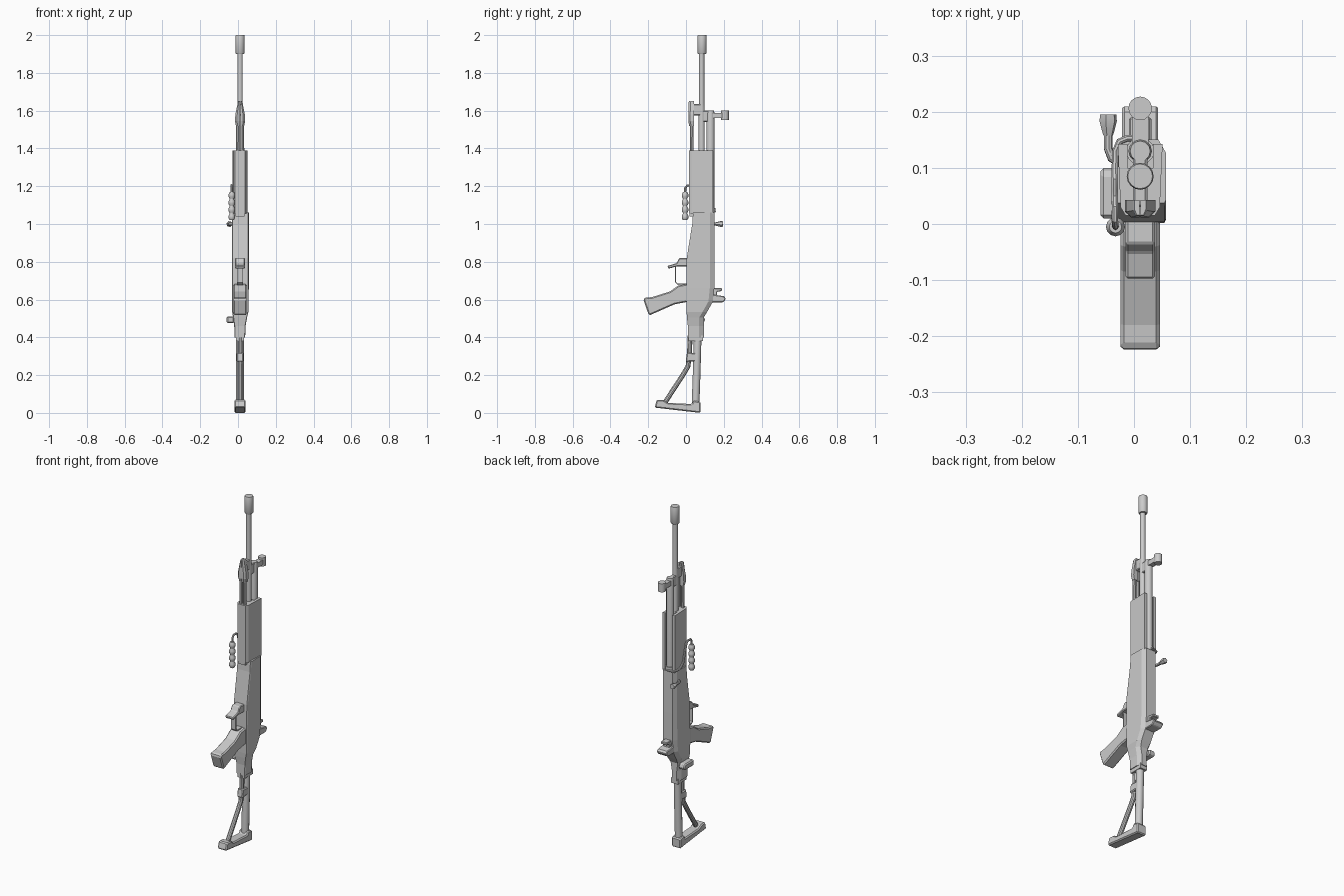
import bpy, bmesh, math
from mathutils import Vector

CX = 0.011  # centre plane of the weapon


def finish(name, bm, bevel=0, smooth=False):
    bmesh.ops.recalc_face_normals(bm, faces=bm.faces)
    me = bpy.data.meshes.new(name)
    bm.to_mesh(me)
    bm.free()
    ob = bpy.data.objects.new(name, me)
    bpy.context.collection.objects.link(ob)
    if bevel:
        m = ob.modifiers.new("bevel", "BEVEL")
        m.width, m.segments, m.limit_method = bevel, 1, "ANGLE"
        m.angle_limit = math.radians(40)
    if smooth:
        bpy.ops.object.select_all(action="DESELECT")
        ob.select_set(True)
        bpy.context.view_layer.objects.active = ob
        bpy.ops.object.shade_smooth_by_angle(angle=math.radians(35))
    return ob


def loft(name, rings, **kw):
    bm = bmesh.new()
    vs = [[bm.verts.new(p) for p in r] for r in rings]
    n = len(vs[0])
    for a, b in zip(vs, vs[1:]):
        for i in range(n):
            bm.faces.new((a[i], a[(i + 1) % n], b[(i + 1) % n], b[i]))
    bm.faces.new(vs[0])
    bm.faces.new(vs[-1])
    return finish(name, bm, **kw)


def side(name, yz, x0, x1, **kw):
    """Side profile extruded across x."""
    return loft(name, [[(x, y, z) for y, z in yz] for x in (x0, x1)], **kw)


def plan(name, xy, z0, z1, **kw):
    """Plan profile extruded up z."""
    return loft(name, [[(x, y, z) for x, y in xy] for z in (z0, z1)], **kw)


def box(name, x0, x1, y0, y1, z0, z1, **kw):
    return plan(name, [(x0, y0), (x1, y0), (x1, y1), (x0, y1)], z0, z1, **kw)


def turned(name, x, y, prof, n=16, **kw):
    """Revolved (radius, z) profile about a vertical axis."""
    rings = [[(x + r * math.cos(2 * math.pi * i / n), y + r * math.sin(2 * math.pi * i / n), z)
              for i in range(n)] for r, z in prof]
    return loft(name, rings, smooth=True, **kw)


def rod(name, pts, r, n=10):
    """Round rod swept through points."""
    pts = [Vector(p) for p in pts]
    rings = []
    up = None
    for i, p in enumerate(pts):
        d = (pts[min(i + 1, len(pts) - 1)] - pts[max(i - 1, 0)]).normalized()
        if up is None:
            up = d.orthogonal()
        u = (up - d * up.dot(d)).normalized()
        up, w = u, d.cross(u)
        rr = r[i] if isinstance(r, (list, tuple)) else r
        rings.append([p + rr * (math.cos(2 * math.pi * k / n) * u + math.sin(2 * math.pi * k / n) * w)
                      for k in range(n)])
    return loft(name, rings, smooth=True)


# Barrel and muzzle
turned("barrel", CX, 0.083, [(0.016, 1.05), (0.016, 1.6), (0.014, 1.64), (0.014, 1.91)])
turned("muzzle_brake", CX, 0.085, [(0.021, 1.90), (0.024, 1.905), (0.024, 1.995), (0.022, 2.0)])

# Gas tube and front sight
turned("gas_tube", CX, 0.13, [(0.021, 1.05), (0.021, 1.585), (0.018, 1.6)], n=12)
box("gas_block", CX - .013, CX + .013, 0.085, 0.13, 1.54, 1.6, bevel=.004)
box("front_sight_neck", CX - .015, CX + .015, 0.14, 0.2, 1.56, 1.588)
turned("front_sight_hood", CX, 0.206, [(0.021, 1.55), (0.021, 1.6)])

# Folded bipod with feet
for s, nm in ((-1, "left"), (1, "right")):
    rod("bipod_leg_" + nm, [(CX + s * .013, .03, 1.35), (CX + s * .011, .031, 1.6)], .0095, 8)
    loft("bipod_foot_" + nm, [[(CX + s * a, y, z) for a, y in
         ((.001, y0), (w * .6, y0), (w, y0 + .01), (w, .043), (.001, .043))]
         for z, w, y0 in ((1.52, .022, .017), (1.545, .027, .012), (1.58, .025, .012), (1.645, .012, .014), (1.65, .01, .016))])
box("bipod_mount", CX - .013, CX + .013, .03, .085, 1.575, 1.635, bevel=.004)

# Handguard, open channel at the back
plan("handguard", [(-.015, .015), (.037, .015), (.046, .03), (.051, .143), (.034, .143),
                   (.034, .1), (-.012, .1), (-.012, .143), (-.029, .143), (-.024, .03)], 1.055, 1.39)
box("handguard_collar", -.012, .034, .018, .145, 1.04, 1.06)
turned("gas_tube_ring", CX, 0.13, [(0.025, 1.06), (0.025, 1.085)], n=12)

# Receiver lofted upward
sections = [  # z, y0, y1, x0, x1
    (.40, .01, .094, -.018, .038), (.46, .01, .094, -.02, .04), (.505, .005, .094, -.026, .048),
    (.535, .003, .112, -.031, .055), (.59, .002, .143, -.032, .056), (.66, .002, .15, -.032, .057),
    (.82, .004, .151, -.032, .057), (1.0, .033, .151, -.032, .057), (1.06, .037, .151, -.032, .057)]
loft("receiver", [[(x0 + .003, y0, z), (x1 - .003, y0, z), (x1, y0 + .006, z), (x1, y1 - .024, z),
                   (x1 - .014, y1, z), (x0 + .014, y1, z), (x0, y1 - .024, z), (x0, y0 + .006, z)]
                  for z, y0, y1, x0, x1 in sections])
side("safety_lever", [(.01, .475), (.09, .475), (.1, .485), (.1, .5), (.09, .51), (.01, .51)],
     -.06, -.02, bevel=.006)

# Rear sight
side("rear_sight_base", [(.12, .585), (.195, .585), (.205, .595), (.212, .605), (.2, .618), (.12, .63)],
     CX - .032, CX + .032, bevel=.004)
side("rear_sight_leaf", [(.14, .61), (.165, .61), (.165, .642), (.19, .645), (.19, .66), (.14, .66)],
     CX - .02, CX + .02, bevel=.003)

# Pistol grip
side("pistol_grip", [(.02, .685), (-.04, .675), (-.085, .643), (-.18, .613), (-.218, .61), (-.226, .6),
                     (-.198, .52), (-.19, .518), (-.06, .575), (.02, .59)],
     CX - .035, CX + .035, bevel=.014)

# Trigger guard, trigger and magazine catch
side("trigger_guard", [(.01, .678), (-.045, .678), (-.058, .69), (-.058, .78), (-.052, .78),
                       (-.052, .692), (-.043, .685), (.01, .685)], CX - .015, CX + .015)
side("magazine_catch", [(.01, .775), (-.05, .775), (-.095, .763), (-.098, .778), (-.05, .793),
                        (-.035, .82), (.01, .82)], CX - .026, CX + .026, bevel=.004)

# Cocking handle
rod("cocking_stem", [(-.02, .105, 1.0), (-.04, .118, 1.0), (-.046, .135, 1.0), (-.046, .16, 1.0)], .008)
rod("cocking_knob", [(-.046, .158, 1.0), (-.046, .168, 1.0), (-.046, .183, 1.0), (-.046, .195, 1.0)],
    [.009, .012, .016, .015], 6)

# Carrying handle: ribbed grip and bent wire
ribs = []
for i in range(4):
    z = 1.02 + i * .038
    ribs += [(.011, z), (.017, z + .01), (.017, z + .024), (.011, z + .036)]
turned("carry_grip", -.033, -.005, ribs, n=12)
rod("carry_wire", [(-.033, -.005, 1.16), (-.033, -.004, 1.19), (-.034, .006, 1.203), (-.034, .03, 1.205),
                   (-.034, .045, 1.195), (-.034, .055, 1.16), (-.034, .075, 1.09), (-.034, .1, 1.07),
                   (-.033, .13, 1.066), (-.026, .147, 1.066), (-.012, .153, 1.066), (.015, .153, 1.066)], .006, 8)

# Folding skeleton stock
rod("stock_tube", [(CX, .062, .41), (CX, .056, .2), (CX, .05, .03)], .021, 12)
rod("stock_strut", [(CX, .022, .41), (CX, .018, .3), (CX, .01, .245), (CX, -.02, .195), (CX, -.118, .045)], .013)
side("stock_bridge", [(-.002, .27), (.07, .275), (.072, .315), (.005, .32)], CX - .018, CX + .018, bevel=.005)
side("stock_hinge", [(.012, .38), (.09, .38), (.09, .41), (.012, .41)], CX - .022, CX + .022)
side("butt_plate", [(-.166, .028), (.076, 0), (.077, .058), (.04, .066), (.03, .047), (-.095, .053),
                    (-.12, .068), (-.155, .07)], CX - .029, CX + .029, bevel=.006)
